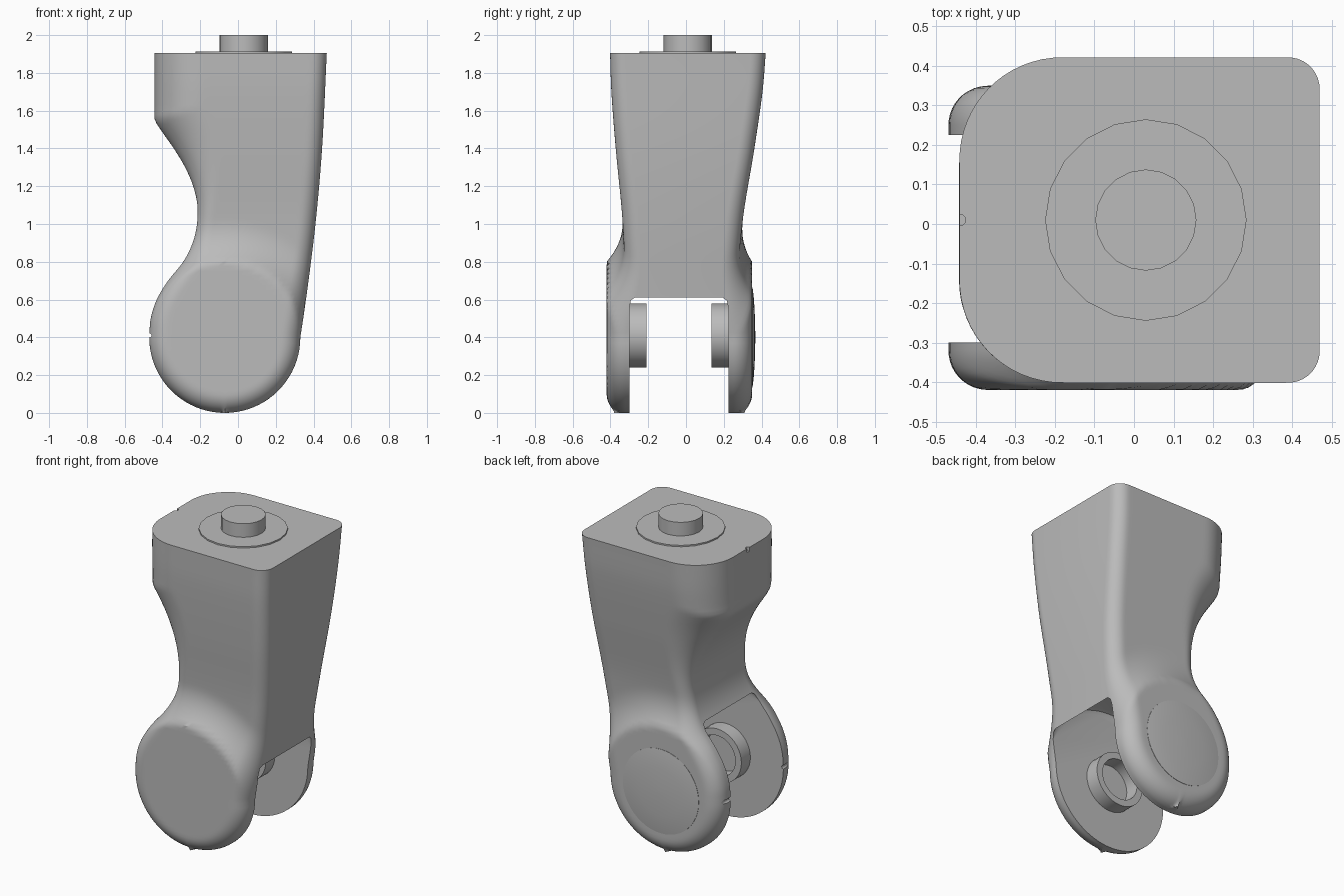
import bpy, bmesh, math
from mathutils import Vector
from mathutils.geometry import intersect_point_line

cube = bpy.data.objects.get("Cube")
if cube:
    bpy.data.objects.remove(cube, do_unlink=True)

grey = bpy.data.materials.new("plain grey")
grey.use_nodes = True
colour = (0.5, 0.5, 0.5, 1)
grey.diffuse_color = colour
grey.node_tree.nodes["Principled BSDF"].inputs["Base Color"].default_value = colour

AX, AZ, R = -0.07, 0.4, 0.4      # hinge axis and lobe radius
TOP = 1.905


def finish(name, bm, angle=35):
    bmesh.ops.recalc_face_normals(bm, faces=bm.faces)
    mesh = bpy.data.meshes.new(name)
    bm.to_mesh(mesh)
    bm.free()
    ob = bpy.data.objects.new(name, mesh)
    bpy.context.collection.objects.link(ob)
    mesh.materials.append(grey)
    smooth(ob, angle)
    return ob


def smooth(ob, angle):
    bpy.ops.object.select_all(action='DESELECT')
    ob.select_set(True)
    bpy.context.view_layer.objects.active = ob
    bpy.ops.object.shade_smooth_by_angle(angle=math.radians(angle))


def lathe(name, profile, origin, along_y=False, sides=48, closed=False):
    """Revolve (radius, height) points about z, or about y when along_y."""
    bm = bmesh.new()
    rings = []
    for r, h in profile:
        ring = []
        for i in range(sides):
            a = math.tau * i / sides
            u, v = r * math.cos(a), r * math.sin(a)
            co = Vector((u, h, v)) if along_y else Vector((u, v, h))
            ring.append(bm.verts.new(co + Vector(origin)))
        rings.append(ring)
    pairs = list(zip(rings, rings[1:]))
    if closed:
        pairs.append((rings[-1], rings[0]))
    else:
        bm.faces.new(rings[0])
        bm.faces.new(rings[-1])
    for a, b in pairs:
        for i in range(sides):
            j = (i + 1) % sides
            bm.faces.new((a[i], a[j], b[j], b[i]))
    return finish(name, bm)


def curve(points, z):
    """Smooth interpolation through (z, value) points."""
    z = min(max(z, points[0][0]), points[-1][0])
    k = max(i for i in range(len(points) - 1) if points[i][0] <= z)

    def slope(i):
        a, b = points[max(i - 1, 0)], points[min(i + 1, len(points) - 1)]
        return (b[1] - a[1]) / (b[0] - a[0])
    (z0, p), (z1, q) = points[k], points[k + 1]
    h = z1 - z0
    t = (z - z0) / h
    return ((2*t**3 - 3*t**2 + 1) * p + (t**3 - 2*t**2 + t) * h * slope(k)
            + (3*t**2 - 2*t**3) * q + (t**3 - t**2) * h * slope(k + 1))


# Silhouette, face depth and corner radius along the height
LEFT = [(0.4, -0.47), (0.5, -0.462), (0.6, -0.43), (0.7, -0.37), (0.8, -0.29),
        (0.9, -0.24), (1.0, -0.217), (1.1, -0.215), (1.2, -0.237), (1.3, -0.28),
        (1.4, -0.34), (1.5, -0.41), (1.55, -0.44), (1.6, -0.442), (TOP, -0.442)]
RIGHT = [(0.4, 0.33), (0.6, 0.36), (1.0, 0.41), (1.4, 0.445), (TOP, 0.47)]
FRONT = [(0.4, -0.31), (1.0, -0.335), (1.4, -0.372), (1.7, -0.395), (TOP, -0.402)]
BACK = [(0.4, 0.25), (1.0, 0.298), (1.4, 0.362), (1.7, 0.405), (TOP, 0.422)]
ROUND_LEFT = [(0.4, 0.1), (0.9, 0.08), (1.1, 0.09), (1.5, 0.23), (TOP, 0.26)]
ROUND_RIGHT = [(0.4, 0.1), (0.8, 0.09), (TOP, 0.08)]


def edge_x(z, points, sign):
    if z < AZ:
        return AX + sign * math.sqrt(R * R - (z - AZ) ** 2)
    return curve(points, z)


def inset(d, r):
    return r - math.sqrt(max(r * r - (r - d) ** 2, 0)) if d < r else 0


def distance(p, line):
    best = 9
    for a, b in zip(line, line[1:]):
        if abs(a.y - p.y) > 0.3:
            continue
        q, t = intersect_point_line(p, a, b)
        q = a if t < 0 else b if t > 1 else q
        best = min(best, (p - q.to_2d()).length)
    return best


def make_body():
    heights = [AZ - R * math.cos(math.pi / 2 * i / 20) for i in range(20)]
    heights[0] = 0.0005
    heights += [AZ + (TOP - AZ) * i / 60 for i in range(61)]
    left = [Vector((edge_x(z, LEFT, -1), z)) for z in heights]
    right = [Vector((edge_x(z, RIGHT, 1), z)) for z in heights]
    cols = 44
    bm = bmesh.new()
    front, back = [], []
    for l, r in zip(left, right):
        z = l.y
        rows = [], []
        for c in range(cols + 1):
            x = l.x + (r.x - l.x) * (1 - math.cos(math.pi * c / cols)) / 2
            p = Vector((x, z))
            cut = max(inset(distance(p, left), curve(ROUND_LEFT, z)),
                      inset(distance(p, right), curve(ROUND_RIGHT, z)))
            # the round hinge lobes swell out of the tapering body
            t = min(max((math.hypot(x - AX, z - AZ) - 0.4) / 0.22, 0), 1)
            w = 1 - (1 - t) ** 2
            yf = -0.42 * (1 - w) + curve(FRONT, z) * w
            yb = 0.35 * (1 - w) + curve(BACK, z) * w
            rows[0].append(bm.verts.new((x, yf + cut, z)))
            rows[1].append(bm.verts.new((x, yb - cut, z)))
        front.append(rows[0])
        back.append(rows[1])
    loops = [f + b[::-1] for f, b in zip(front, back)]
    n = len(loops[0])
    for a, b in zip(loops, loops[1:]):
        for i in range(n):
            j = (i + 1) % n
            bm.faces.new((a[i], a[j], b[j], b[i]))
    bm.faces.new(loops[0])
    bm.faces.new(loops[-1])
    return finish("forked_body", bm)


def carve(target, cutter):
    cutter.hide_render = True
    mod = target.modifiers.new("cut", 'BOOLEAN')
    mod.operation = 'DIFFERENCE'
    mod.solver = 'EXACT'
    mod.object = cutter
    bpy.context.view_layer.objects.active = target
    bpy.ops.object.modifier_apply(modifier=mod.name)
    bpy.data.objects.remove(cutter, do_unlink=True)


body = make_body()

# Rounded slot between the two fork legs
y0, y1, slot_r, soft = -0.3, 0.225, 0.48, 0.03
slot = [(slot_r - soft, y0), (slot_r - 0.3 * soft, y0 + 0.3 * soft), (slot_r, y0 + soft),
        (slot_r, y1 - soft), (slot_r - 0.3 * soft, y1 - 0.3 * soft), (slot_r - soft, y1)]
carve(body, lathe("slot_cutter", slot, (AX, 0, AZ), True, 96))

# Small index notches on the lobes and the top rim
carve(body, lathe("lobe_notch_cutter", [(0.012, -0.6), (0.012, 0.6)], (-0.47, 0, 0.41), True, 12))
carve(body, lathe("rim_notch_cutter", [(0.014, -0.025), (0.014, 0.05)], (-0.44, 0.01, TOP), False, 12))
smooth(body, 35)

# Bearing rings on the inner faces of the legs
for name, a, b in (("front_bearing_ring", -0.305, -0.21), ("back_bearing_ring", 0.23, 0.135)):
    lathe(name, [(0.17, a), (0.17, b), (0.128, b), (0.128, a)], (AX, 0, 0.41), True, 40, True)

# Shallow domed cap on the back lobe
dome = [(0.265, -0.01), (0.265, 0.002), (0.22, 0.008), (0.15, 0.013), (0.07, 0.016), (0.01, 0.017)]
lathe("back_lobe_cap", dome, (AX, 0.35, AZ), True)

# Mounting flange and peg
lathe("top_flange", [(0.255, 1.89), (0.255, 1.914)], (0.03, 0.01, 0), sides=20)
lathe("top_peg", [(0.128, 1.89), (0.128, 2.0)], (0.03, 0.01, 0), sides=20)
